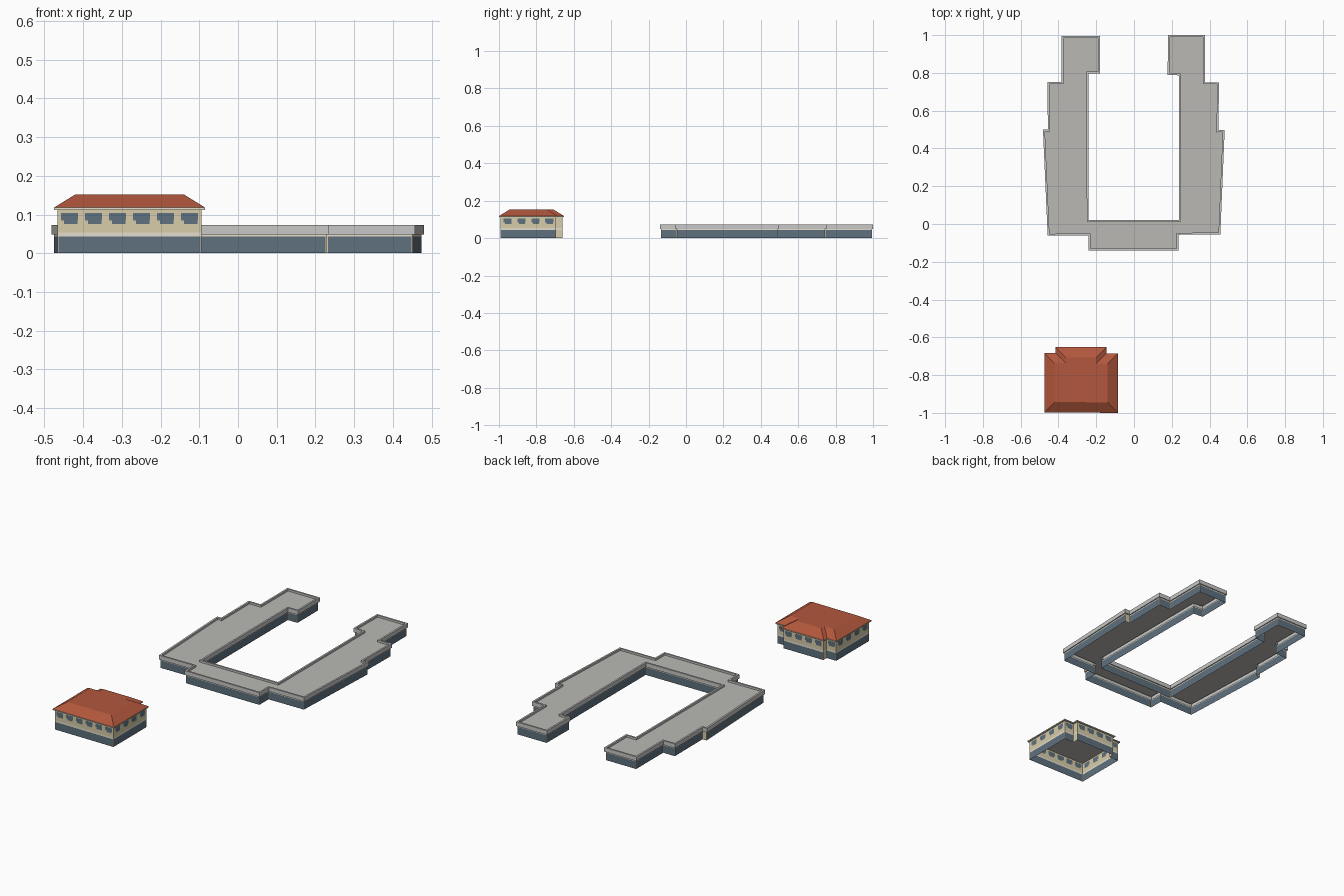
import bpy, bmesh
from mathutils import Vector

if "Cube" in bpy.data.objects:
    bpy.data.objects.remove(bpy.data.objects["Cube"])


def material(name, rgb):
    m = bpy.data.materials.new(name)
    lin = [(c / 255 / 12.92) if c < 11 else ((c / 255 + 0.055) / 1.055) ** 2.4 for c in rgb]
    m.diffuse_color = (*lin, 1)
    m.use_nodes = True
    m.node_tree.nodes["Principled BSDF"].inputs["Base Color"].default_value = m.diffuse_color
    return m


BLUE = material("slate blue glazing", (95, 113, 126))
CREAM = material("cream wall", (216, 204, 168))
PALE = material("pale stone trim", (228, 222, 204))
GREY = material("grey flat roof", (186, 185, 180))
LIGHT = material("light grey parapet", (200, 200, 199))
RED = material("terracotta roof", (178, 87, 60))


def inset(pts, d):
    """Mitred inset of a counter-clockwise outline."""
    out = []
    for i, p in enumerate(pts):
        p = Vector(p)
        e1 = (p - Vector(pts[i - 1])).normalized()
        e2 = (Vector(pts[(i + 1) % len(pts)]) - p).normalized()
        n1, n2 = Vector((-e1.y, e1.x)), Vector((-e2.y, e2.x))
        out.append(tuple(p + (n1 + n2) * (d / (1 + n1.dot(n2)))))
    return out


def build(name, faces):
    """Make an object from a list of (corner points, material)."""
    bm = bmesh.new()
    mats = []
    for pts, mat in faces:
        if mat not in mats:
            mats.append(mat)
        f = bm.faces.new([bm.verts.new(p) for p in pts])
        f.material_index = mats.index(mat)
    bmesh.ops.remove_doubles(bm, verts=bm.verts, dist=0.00005)
    me = bpy.data.meshes.new(name)
    bm.to_mesh(me)
    bm.free()
    for m in mats:
        me.materials.append(m)
    ob = bpy.data.objects.new(name, me)
    bpy.context.collection.objects.link(ob)
    return ob


def strip(lo, z0, hi, z1, mat):
    """Band of quads between two matching outlines."""
    n = len(lo)
    return [([(*lo[i], z0), (*lo[(i + 1) % n], z0), (*hi[(i + 1) % n], z1), (*hi[i], z1)], mat)
            for i in range(n)]


def cap(pts, z, mat):
    return [([(*p, z) for p in pts], mat)]


def edges(pts):
    return [(Vector(p), Vector(pts[(i + 1) % len(pts)])) for i, p in enumerate(pts)]


def panel(a, b, s0, s1, z0, z1, mat, out=0.0):
    """Upright rectangle on wall a-b between distances s0 and s1."""
    d = (b - a).normalized()
    o = Vector((d.y, -d.x)) * out
    p, q = a + d * s0 + o, a + d * s1 + o
    return [([(*p, z0), (*q, z0), (*q, z1), (*p, z1)], mat)]


def walls(pts, bands, short):
    """Walls in height bands; cream corner margins, short returns all cream."""
    faces = []
    for a, b in edges(pts):
        L = (b - a).length
        for z0, z1, mat in bands:
            if mat is BLUE and L < short:
                faces += panel(a, b, 0, L, z0, z1, CREAM)
            elif mat is BLUE:
                m = 0.003
                faces += panel(a, b, 0, m, z0, z1, CREAM)
                faces += panel(a, b, m, L - m, z0, z1, BLUE)
                faces += panel(a, b, L - m, L, z0, z1, CREAM)
            else:
                faces += panel(a, b, 0, L, z0, z1, mat)
    return faces


# U-shaped low building
u = [(-0.24, -0.14), (0.235, -0.14), (0.235, -0.057), (0.457, -0.055), (0.48, 0.498),
     (0.447, 0.496), (0.45, 0.75), (0.375, 0.75), (0.375, 1.0), (0.18, 1.0), (0.178, 0.79),
     (0.237, 0.787), (0.238, 0.022), (-0.24, 0.02), (-0.241, 0.797), (-0.18, 0.797),
     (-0.18, 0.996), (-0.384, 0.996), (-0.384, 0.752), (-0.458, 0.752), (-0.456, 0.5),
     (-0.482, 0.5), (-0.457, -0.062), (-0.24, -0.06)]
u_wall, u_rim = inset(u, 0.006), inset(u, 0.01)
build("long_building_walls", walls(u_wall, [(0, 0.043, BLUE), (0.043, 0.049, PALE)], 0.04))
build("long_building_parapet",
      strip(u_wall, 0.049, u, 0.049, LIGHT) + strip(u, 0.049, u, 0.073, LIGHT)
      + strip(u, 0.073, u_rim, 0.073, LIGHT) + strip(u_rim, 0.073, u_rim, 0.062, LIGHT))
build("long_building_roof", cap(u_rim, 0.062, GREY))

# Small two-storey house
h = [(-0.475, -0.997), (-0.085, -1.0), (-0.085, -0.685), (-0.145, -0.685), (-0.145, -0.652),
     (-0.415, -0.652), (-0.415, -0.682), (-0.475, -0.682)]
h_wall, h_top = inset(h, 0.009), inset(h, 0.055)
build("house_walls", walls(h_wall, [(0, 0.043, BLUE), (0.043, 0.053, PALE),
                                    (0.053, 0.112, CREAM)], 0.04))
build("house_eaves", strip(h_wall, 0.112, h, 0.112, PALE) + strip(h, 0.112, h, 0.118, PALE))
build("house_ceiling", cap(h_wall[::-1], 0.112, GREY))
build("house_hipped_roof", strip(h, 0.118, h_top, 0.152, RED) + cap(h_top, 0.152, RED))

# Upper-floor windows: thin plates on both sides of the wall, stepped at the bottom
win = []
for a, b in edges(h_wall):
    L = (b - a).length
    n = int(L / 0.062 + 0.1)
    for i in range(n):
        c = (i + 0.5) * L / n
        for out in (0.001, -0.001):
            win += panel(a, b, c - 0.022, c + 0.022, 0.084, 0.104, BLUE, out)
            win += panel(a, b, c - 0.014, c + 0.020, 0.075, 0.084, BLUE, out)
build("house_windows", win)
